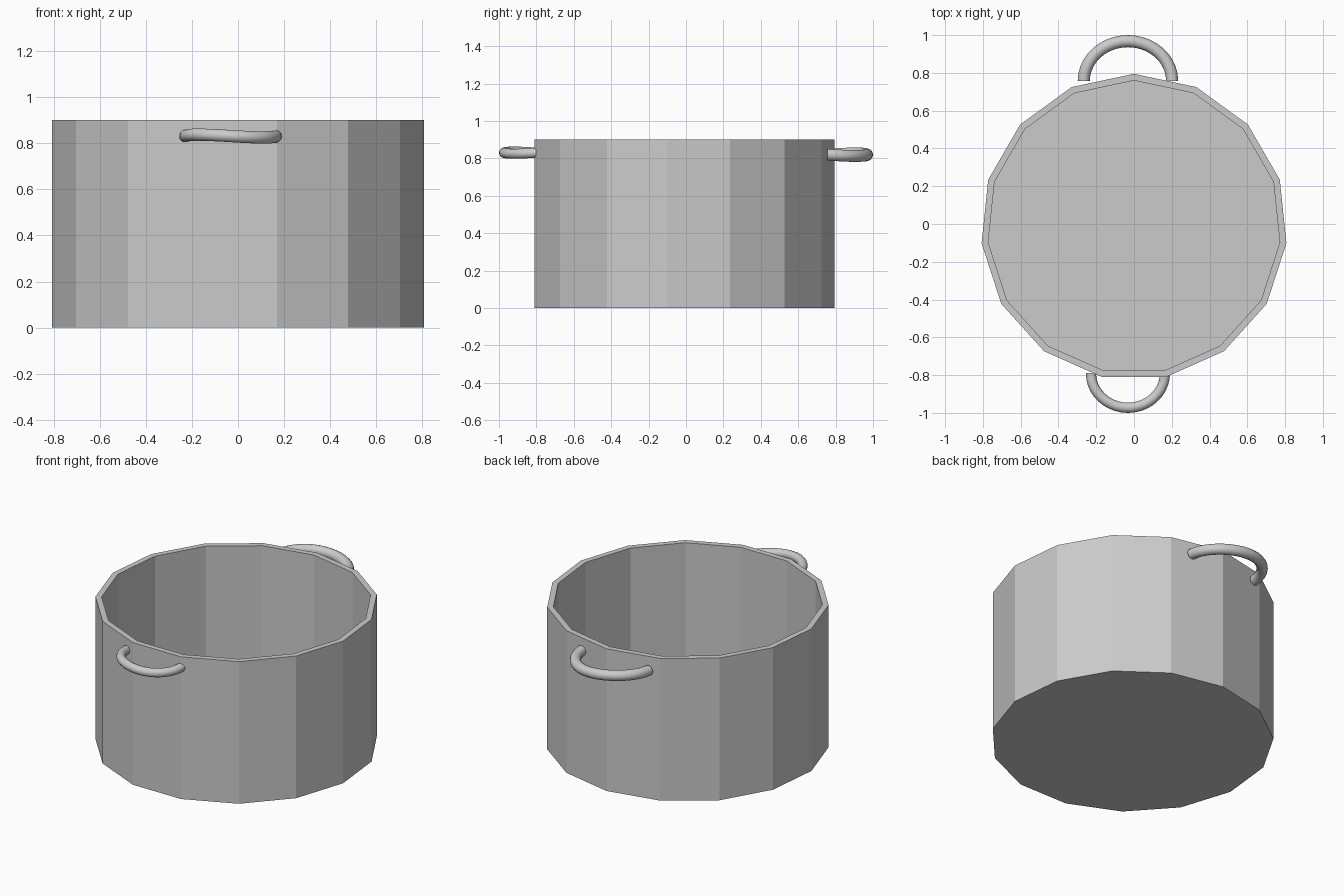
import bpy, bmesh
from math import sin, cos, pi, radians

if "Cube" in bpy.data.objects:
    bpy.data.objects.remove(bpy.data.objects["Cube"])

SIDES, CY = 15, -0.0165


def make_pot():
    # Profile (radius, height): outer bottom, outer rim, inner rim, inner floor
    profile = [(0.8115, 0.0), (0.8115, 0.90), (0.776, 0.90), (0.776, 0.035)]
    bm = bmesh.new()
    rings = []
    for r, z in profile:
        rings.append([bm.verts.new((r * sin(2 * pi * i / SIDES),
                                    CY + r * cos(2 * pi * i / SIDES), z))
                      for i in range(SIDES)])
    for a, b in zip(rings, rings[1:]):
        for i in range(SIDES):
            j = (i + 1) % SIDES
            bm.faces.new((a[i], a[j], b[j], b[i]))
    bm.faces.new(rings[0])
    bm.faces.new(rings[-1])
    bmesh.ops.recalc_face_normals(bm, faces=bm.faces)
    mesh = bpy.data.meshes.new("pot_body")
    bm.to_mesh(mesh)
    bm.free()
    bpy.context.collection.objects.link(bpy.data.objects.new("pot_body", mesh))


def make_handle(name, cx, y_end, rx, depth, z, tilt, tube, steps=20, segs=14):
    # Round tube swept along a half ellipse, slightly waved in height
    bm = bmesh.new()
    rings = []
    for k in range(steps + 1):
        t = pi * k / steps
        x, y = cx - rx * cos(t), y_end + depth * sin(t)
        zc = z + tilt * sin(2 * t)
        nx, ny = -cos(t) * abs(depth), sin(t) * rx * (1 if depth > 0 else -1)
        n = (nx * nx + ny * ny) ** 0.5
        nx, ny = nx / n, ny / n
        rings.append([bm.verts.new((x + nx * tube * cos(a), y + ny * tube * cos(a),
                                    zc + tube * sin(a)))
                      for a in (2 * pi * i / segs for i in range(segs))])
    for a, b in zip(rings, rings[1:]):
        for i in range(segs):
            j = (i + 1) % segs
            bm.faces.new((a[i], a[j], b[j], b[i]))
    bm.faces.new(rings[0])
    bm.faces.new(rings[-1])
    bmesh.ops.recalc_face_normals(bm, faces=bm.faces)
    mesh = bpy.data.meshes.new(name)
    bm.to_mesh(mesh)
    bm.free()
    ob = bpy.data.objects.new(name, mesh)
    bpy.context.collection.objects.link(ob)
    bpy.ops.object.select_all(action='DESELECT')
    ob.select_set(True)
    bpy.context.view_layer.objects.active = ob
    bpy.ops.object.shade_smooth_by_angle(angle=radians(40))


make_pot()
make_handle("front_handle", -0.032, -0.79, 0.196, -0.183, 0.831, 0.006, 0.027)
make_handle("back_handle", -0.032, 0.757, 0.234, 0.211, 0.820, 0.007, 0.032)
